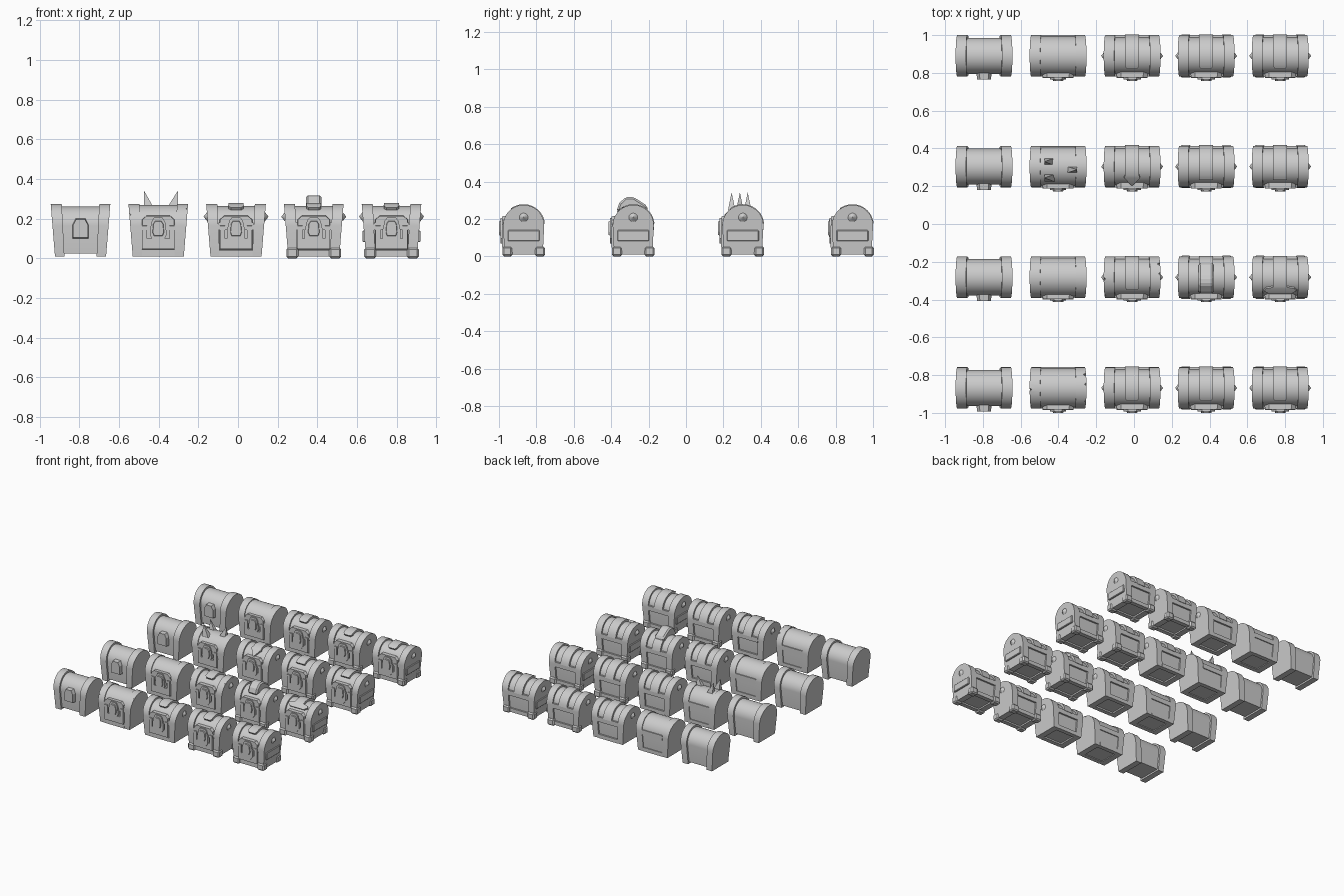
import bpy, bmesh
from math import sin, cos, pi, radians

if "Cube" in bpy.data.objects:
    bpy.data.objects.remove(bpy.data.objects["Cube"])

R, ZL = 0.11, 0.165          # lid radius and hinge height


def half(z):                 # chest half width grows with height
    return 0.128 + 0.0815 * z


def mesh(name, verts, faces, loc, bevel=0, smooth=False):
    me = bpy.data.meshes.new(name)
    me.from_pydata(verts, [], faces)
    bm = bmesh.new()
    bm.from_mesh(me)
    bmesh.ops.recalc_face_normals(bm, faces=bm.faces)
    if smooth:
        for f in bm.faces:
            f.smooth = len(f.verts) == 4
        for e in bm.edges:
            e.smooth = len(e.link_faces) == 2 and e.calc_face_angle(0) < radians(30)
    bm.to_mesh(me)
    bm.free()
    ob = bpy.data.objects.new(name, me)
    ob.location = loc
    bpy.context.collection.objects.link(ob)
    if bevel:
        m = ob.modifiers.new("bevel", 'BEVEL')
        m.width, m.segments = bevel, 1
    return ob


def loft(name, a, b, loc, **kw):   # joins two equal rings into a closed solid
    n = len(a)
    faces = [(i, (i + 1) % n, n + (i + 1) % n, n + i) for i in range(n)]
    return mesh(name, a + b, faces + [tuple(range(n)), tuple(range(n, 2 * n))], loc, **kw)


def section(name, t0, t1, inset, loc):   # slice of the arched chest, t = share of width
    r = R - inset
    prof = [(0.102 - inset, 0.01 + inset)]
    prof += [(r * cos(pi * i / 18), ZL + r * sin(pi * i / 18)) for i in range(19)]
    prof += [(-0.102 + inset, 0.01 + inset)]
    return loft(name, [(t0 * half(z), y, z) for y, z in prof],
                [(t1 * half(z), y, z) for y, z in prof], loc, smooth=True)


def plate(name, pts, y0, y1, loc, k=1.0):   # front plate from an x-z outline, k tapers its face
    zc = sum(z for _, z in pts) / len(pts)
    return loft(name, [(x, y0, z) for x, z in pts],
                [(x * k, y1, zc + (z - zc) * k) for x, z in pts], loc)


def mirrored(pts):           # outline from its right half
    return pts + [(-x, z) for x, z in reversed(pts)]


def box(name, x0, x1, y0, y1, z0, z1, loc, bevel=0):
    ring = lambda z: [(x0, y0, z), (x1, y0, z), (x1, y1, z), (x0, y1, z)]
    return loft(name, ring(z0), ring(z1), loc, bevel=bevel)


def strap(loc, ends):        # centre strap over the lid; ends = (angle, half width) at the front
    st = [(radians(a), 0.037) for a in range(5, 116, 10)] + [(radians(a), w) for a, w in ends]
    v, f = [], []
    for a, w in st:
        for x, r in ((-w, 0.09), (w, 0.09), (w, 0.114), (-w, 0.114)):
            v.append((x, r * cos(a), ZL + r * sin(a)))
    for i in range(len(st) - 1):
        for j in range(4):
            k = (j + 1) % 4
            f.append((4 * i + j, 4 * i + k, 4 * i + 4 + k, 4 * i + 4 + j))
    n = len(v)
    mesh("lid_strap", v, f + [(0, 1, 2, 3), (n - 4, n - 3, n - 2, n - 1)], loc, smooth=True)


def notch(target, x, ang, loc, s=0.011):    # small chip in a band edge
    y, z = R * cos(radians(ang)), ZL + R * sin(radians(ang))
    v = [(x - s, y, z), (x + s, y, z), (x, y - s, z), (x, y + s, z), (x, y, z - s), (x, y, z + s)]
    f = [(i, j, k) for i in (0, 1) for j in (2, 3) for k in (4, 5)]
    c = mesh("chip_cutter", v, f, loc)
    c.hide_render = True
    c.hide_viewport = True
    m = target.modifiers.new("chip", 'BOOLEAN')
    m.operation, m.object, m.solver = 'DIFFERENCE', c, 'EXACT'


def chest(level, row, loc):
    # arched core and end bands
    inset = (0.014, 0.006, 0.012, 0.012, 0.012)[level]
    section("chest_core", -0.66, 0.66, inset, loc)
    bands = [section("end_band", s * 0.63, s * 1.0, 0, loc) for s in (-1, 1)]
    if (level, row) in ((1, 3), (2, 2)):
        for x, a in ((0.15, 80), (0.15, 130), (0.143, 50), (-0.15, 95), (-0.148, 150)):
            notch(bands[x > 0], x, a, loc)

    # lock on the simple chest
    if level == 0:
        plate("lock", mirrored([(0.04, 0.10), (0.04, 0.17), (0.024, 0.20)]), -0.09, -0.125, loc, 0.92)
        return

    # frame rails around the recessed front, back and bottom
    for s in (-1, 1):
        for z0, z1, y in ((0.01, 0.04, 0.104), (0.142, 0.18, 0.11)):
            w = 0.64 * half(z0)
            box("frame_rail", -w, w, s * 0.07, s * y, z0, z1, loc)

    # lock with its surrounding clasp plates
    plate("u_plate", mirrored([(0.083, 0.045), (0.083, 0.165), (0.057, 0.165), (0.057, 0.10)]),
          -0.09, -0.117, loc, 0.98)
    plate("lid_plate", mirrored([(0.083, 0.168), (0.083, 0.195), (0.06, 0.215)]), -0.085, -0.115, loc, 0.97)
    if level == 1:
        shield = [(0.033, 0.10), (0.043, 0.12), (0.036, 0.18), (0.022, 0.205)]
    else:
        shield = [(0.028, 0.07), (0.046, 0.095), (0.046, 0.14), (0.034, 0.19), (0.022, 0.205)]
    plate("lock", mirrored(shield), -0.09, -0.124, loc)
    plate("lock_face", mirrored([(0.022, 0.11), (0.03, 0.13), (0.026, 0.175), (0.016, 0.19)]),
          -0.12, -0.132, loc, 0.9)

    # splintered lid shards
    if level == 1:
        if row == 1:
            for xi, xo, yc in ((-0.018, -0.072, 0.026), (-0.018, -0.072, -0.06), (0.038, 0.100, -0.016)):
                base = [(xi, yc - .02, .245), (xo, yc - .02, .245), (xo, yc + .02, .245), (xi, yc + .02, .245)]
                mesh("lid_shard", base + [(xo, yc, 0.342)],
                     [(0, 1, 2, 3), (0, 1, 4), (1, 2, 4), (2, 3, 4), (3, 0, 4)], loc)
        return

    # centre strap with varied front ends
    ends = [(120, 0.037), (127, 0.026)]
    if (level, row) == (4, 2):
        ends = [(118, 0.037), (122, 0.075), (130, 0.085), (140, 0.06)]
    elif (level, row) == (2, 1):
        ends = [(122, 0.042), (152, 0.004)]
    elif row == 1:
        ends = [(120, 0.037), (128, 0.037)]
    strap(loc, ends)
    if (level, row) == (3, 2):
        prof = [(-.09, .24), (-.075, .285), (-.04, .317), (.002, .317), (.075, .27), (.075, .23)]
        loft("raised_crest", [(-0.04, y, z) for y, z in prof],
             [(0.04, y, z) for y, z in prof], loc, bevel=0.01)

    # pointed side rivets
    for s in (-1, 1):
        n = 16
        v = [(s * 0.144, 0.025 * cos(2 * pi * i / n), 0.21 + 0.025 * sin(2 * pi * i / n)) for i in range(n)]
        mesh("side_rivet", v + [(s * 0.164, 0, 0.21)],
             [(i, (i + 1) % n, n) for i in range(n)] + [tuple(range(n))], loc)

    # corner feet
    if level >= 3:
        for sx in (-1, 1):
            for sy in (-1, 1):
                box("foot", sx * 0.078, sx * 0.138, sy * 0.06, sy * 0.114, 0, 0.053, loc, 0.009)

    # raised side panels
    if level == 4:
        for s in (-1, 1):
            box("side_panel", s * 0.12, s * 0.147, -0.085, 0.085, 0.082, 0.14, loc, 0.004)


for level in range(5):
    for row in range(4):
        chest(level, row, (-0.794 + 0.392 * level, 0.89 - 0.586 * row, 0))
